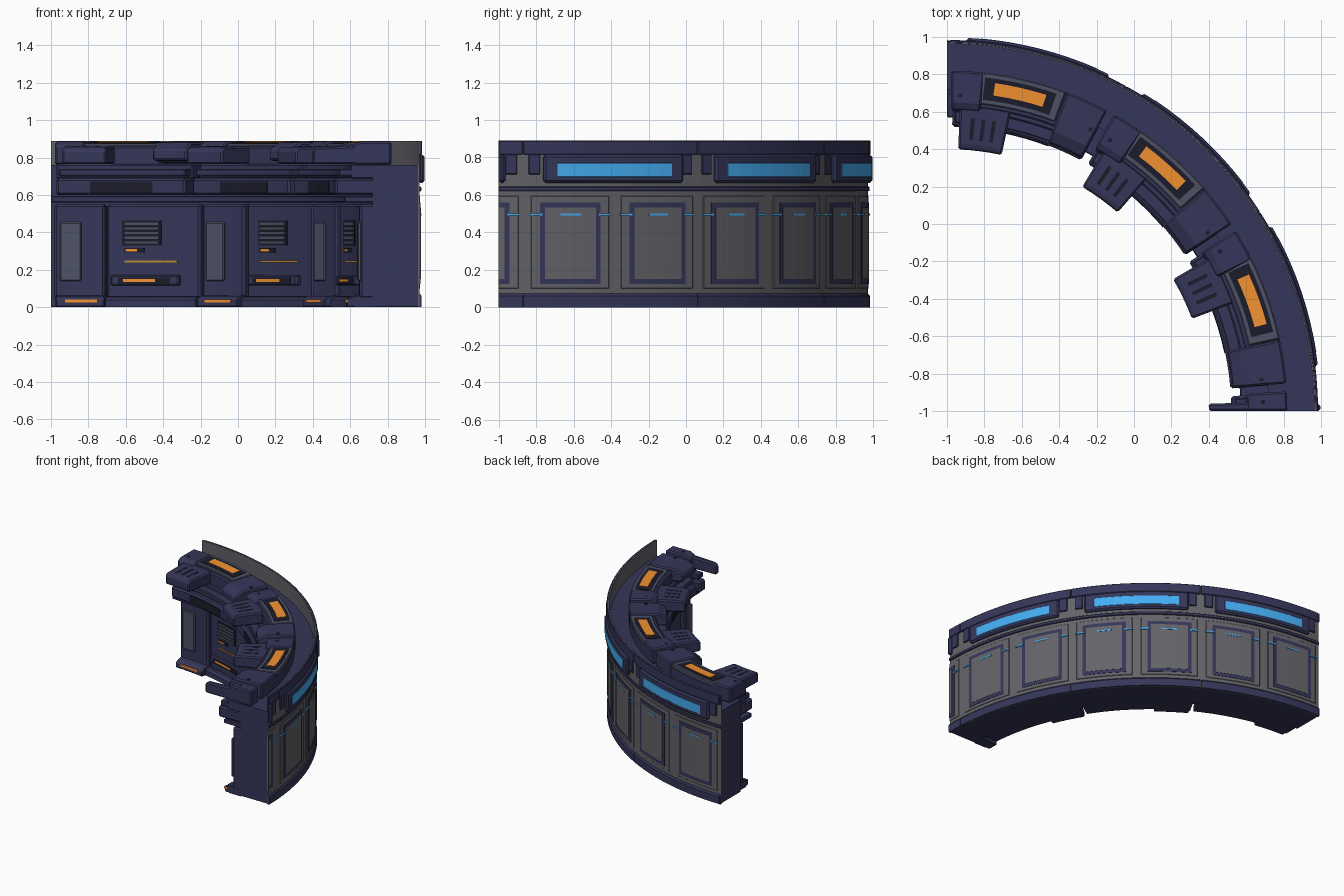
import bpy, bmesh, math

CX = CY = -1.0          # centre of the arc
STEP = 28.65            # angle of one console bay
START = 3.75            # angle of the first bay joint


def material(name, rgb):
    m = bpy.data.materials.new(name)
    m.diffuse_color = (*rgb, 1)
    return m


NAVY = material("navy", (0.036, 0.037, 0.10))
WALL = material("wall_grey", (0.125, 0.125, 0.14))
SLATE = material("slate", (0.075, 0.085, 0.13))
BLACK = material("black", (0.012, 0.012, 0.025))
BLUE = material("blue_light", (0.06, 0.42, 0.9))
ORANGE = material("orange_light", (0.9, 0.29, 0.03))
YELLOW = material("yellow_trim", (0.50, 0.25, 0.03))


def sweep(name, profile, a0, a1, mat, bevel=0.0):
    """Sweep an (r, z) profile round the arc, clipped to the quarter circle."""
    a0, a1 = max(a0, 0), min(a1, 90)
    if a1 - a0 < 0.05:
        return
    n = max(1, round((a1 - a0) / 2.4))
    bm = bmesh.new()
    rings = []
    for i in range(n + 1):
        a = math.radians(a0 + (a1 - a0) * i / n)
        rings.append([bm.verts.new((CX + r * math.cos(a), CY + r * math.sin(a), z))
                      for r, z in profile])
    k = len(profile)
    for p, q in zip(rings, rings[1:]):
        for j in range(k):
            bm.faces.new((p[j], p[(j + 1) % k], q[(j + 1) % k], q[j]))
    bm.faces.new(rings[0])
    bm.faces.new(rings[-1])
    bmesh.ops.recalc_face_normals(bm, faces=bm.faces[:])
    me = bpy.data.meshes.new(name)
    bm.to_mesh(me)
    bm.free()
    me.materials.append(mat)
    ob = bpy.data.objects.new(name, me)
    bpy.context.collection.objects.link(ob)
    if bevel:
        mod = ob.modifiers.new("bevel", 'BEVEL')
        mod.width = bevel
        mod.segments = 1
        mod.limit_method = 'ANGLE'
        mod.angle_limit = math.radians(35)


def block(name, r0, r1, z0, z1, a0, a1, mat, bevel=0.0):
    sweep(name, [(r0, z0), (r1, z0), (r1, z1), (r0, z1)], a0, a1, mat, bevel)


# Full length wall, core and outer trims
block("outer_wall", 1.963, 1.97, 0, 0.89, 0, 90, WALL)
block("core", 1.72, 1.964, 0.005, 0.76, 0, 90, NAVY)
block("wall_ridge", 1.965, 1.98, 0.62, 0.645, 0, 90, NAVY, 0.004)
block("under_shelf_lip", 1.57, 1.73, 0.56, 0.595, 0, 90, NAVY, 0.006)

for k in range(-1, 4):
    base = START + STEP * k

    def bay(name, r0, r1, z0, z1, t0, t1, mat, bevel=0.0):
        block(name, r0, r1, z0, z1, base + t0, base + t1, mat, bevel)

    def bay_sweep(name, profile, t0, t1, mat, bevel=0.0):
        sweep(name, profile, base + t0, base + t1, mat, bevel)

    # Outer bands
    bay_sweep("base_band", [(1.965, 0), (1.982, 0), (1.982, 0.06), (1.972, 0.073), (1.965, 0.073)],
              0.06, STEP - 0.06, NAVY)
    bay("top_band", 1.967, 1.984, 0.815, 0.89, 0.06, STEP - 0.06, NAVY, 0.004)
    for t in (0.9, STEP - 2.7):
        bay("band_bracket", 1.965, 1.981, 0.71, 0.817, t, t + 1.8, NAVY, 0.004)

    # Outer light and its frame
    bay("light_frame", 1.965, 1.998, 0.665, 0.815, 3.15, 25.95, NAVY, 0.012)
    bay("wall_light", 1.98, 2.0, 0.692, 0.775, 5.15, 23.95, BLUE, 0.006)

    # Two framed panels per bay on the outer wall
    for h in range(2):
        c = 7.45 + 14.33 * h
        bay("wall_panel", 1.965, 1.974, 0.1, 0.595, c - 6.2, c + 6.2, WALL, 0.003)
        bay("panel_frame", 1.965, 1.977, 0.125, 0.56, c - 4.8, c + 4.8, NAVY)
        bay("panel_face", 1.965, 1.979, 0.152, 0.533, c - 4.0, c + 4.0, WALL)
        for d, w in ((0, 1.6), (-5.4, 1.0), (5.4, 0.9)):
            bay("wall_dash", 1.965, 1.982, 0.49, 0.5, c + d - w, c + d + w, BLUE)

    # Desk shelf with a dark recess
    bay("desk_neck", 1.60, 1.73, 0.685, 0.765, 0.8, 27.9, NAVY, 0.008)
    bay("desk_shelf", 1.52, 1.73, 0.60, 0.69, 0.8, 27.9, NAVY, 0.012)
    bay("shelf_recess", 1.515, 1.54, 0.61, 0.672, 8, 21, BLACK)
    bay("desk_edge", 1.54, 1.63, 0.70, 0.74, 1.2, 27.4, NAVY, 0.006)

    # Console tops: right pod, screen housing, left pod
    bay("screen_base", 1.625, 1.82, 0.755, 0.862, 7.8, 24.3, NAVY, 0.01)
    bay_sweep("right_pod", [(1.535, 0.785), (1.82, 0.76), (1.82, 0.885), (1.60, 0.88), (1.535, 0.845)],
              0.9, 8.3, NAVY, 0.01)
    bay_sweep("left_pod", [(1.61, 0.76), (1.82, 0.76), (1.82, 0.885), (1.65, 0.885), (1.61, 0.865)],
              22.6, 28.2, NAVY, 0.01)
    for t in (1.6, 26.2):
        bay("pod_rivet", 1.68, 1.70, 0.87, 0.887, t, t + 0.7, BLACK)
    bay_sweep("screen_frame", [(1.65, 0.85), (1.82, 0.85), (1.82, 0.884), (1.65, 0.874)],
              8.5, 23.7, SLATE, 0.006)
    bay_sweep("screen_border", [(1.675, 0.86), (1.795, 0.86), (1.795, 0.886), (1.675, 0.879)],
              9.9, 22.4, BLACK)
    bay_sweep("screen", [(1.705, 0.86), (1.772, 0.86), (1.772, 0.8875), (1.705, 0.8835)],
              11.5, 20.6, ORANGE)

    # Forward control box with three slots
    bay_sweep("control_box", [(1.40, 0.765), (1.64, 0.765), (1.64, 0.862), (1.42, 0.855), (1.40, 0.84)],
              16.9, 26.5, NAVY, 0.01)
    for s in range(3):
        t = 19.3 + 2.1 * s
        bay_sweep("control_slot", [(1.455, 0.84), (1.57, 0.84), (1.57, 0.861), (1.455, 0.8575)],
                  t, t + 0.75, BLACK)

    # Lower cabinet: narrow door with slate inlay, wide door with fittings
    bay("narrow_door", 1.65, 1.73, 0.045, 0.55, 18.9, 28.3, NAVY, 0.012)
    bay("door_inlay", 1.638, 1.66, 0.14, 0.455, 23.3, 27.3, SLATE, 0.006)
    bay("wide_door", 1.665, 1.73, 0.045, 0.55, 0.4, 18.6, NAVY, 0.012)
    bay("vent_back", 1.66, 1.68, 0.33, 0.465, 8.2, 15.7, BLACK)
    for s in range(5):
        z = 0.338 + 0.025 * s
        bay("vent_slat", 1.652, 1.67, z, z + 0.017, 8.6, 15.3, SLATE)
    bay("switch_plate", 1.658, 1.67, 0.293, 0.317, 11.5, 15.3, BLACK)
    bay("switch_light", 1.654, 1.67, 0.299, 0.311, 12.8, 15.0, ORANGE)
    bay("door_trim", 1.658, 1.67, 0.24, 0.25, 5, 15.2, YELLOW)
    bay("handle_bar", 1.635, 1.67, 0.115, 0.172, 4.3, 17.7, NAVY, 0.008)
    bay("handle_slot", 1.632, 1.65, 0.128, 0.158, 6, 16.3, BLACK)
    bay("handle_light", 1.628, 1.64, 0.134, 0.152, 9, 15.3, ORANGE)

    # Foot plinth and its light
    bay_sweep("foot", [(1.62, 0), (1.73, 0), (1.73, 0.055), (1.64, 0.055), (1.62, 0.04)],
              0.5, 28.2, NAVY)
    bay_sweep("foot_step", [(1.58, 0), (1.66, 0), (1.66, 0.065), (1.61, 0.06), (1.58, 0.045)],
              18.6, 28.0, NAVY, 0.006)
    bay("foot_light", 1.575, 1.60, 0.025, 0.042, 20, 26.2, ORANGE)
